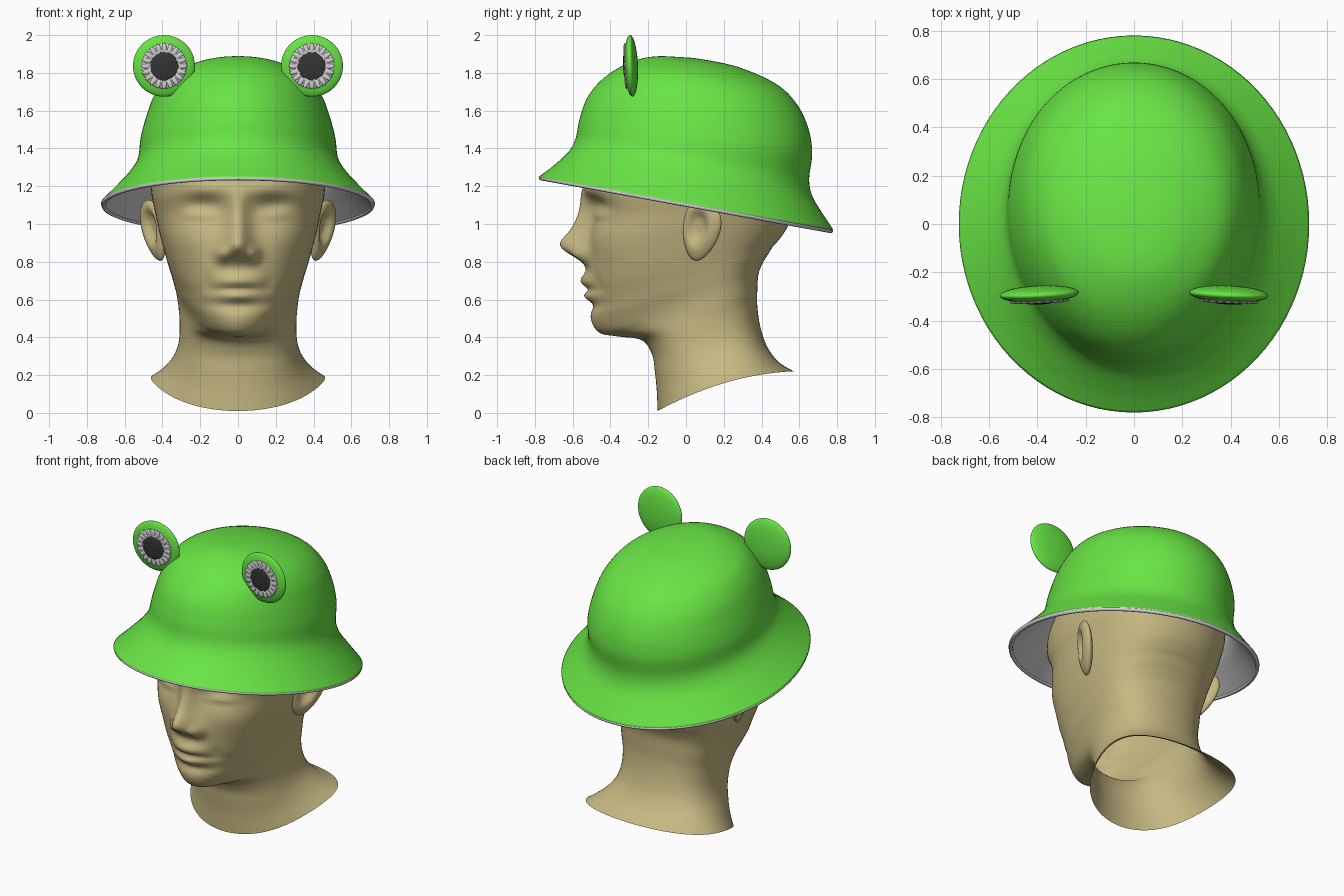
import bpy, bmesh, math, random
from math import sin, cos, pi, exp
from mathutils import Matrix, Vector

if "Cube" in bpy.data.objects:
    bpy.data.objects.remove(bpy.data.objects["Cube"])
random.seed(4)


def material(name, rgb):
    m = bpy.data.materials.new(name)
    m.use_nodes = True
    m.diffuse_color = (*rgb, 1)
    m.node_tree.nodes["Principled BSDF"].inputs["Base Color"].default_value = (*rgb, 1)
    return m


GREEN = material("bright_green", (0.14, 0.78, 0.058))
SKIN = material("tan", (0.57, 0.485, 0.225))
WHITE = material("off_white", (0.65, 0.65, 0.65))
BLACK = material("charcoal", (0.035, 0.035, 0.035))


def finish(bm, name, *mats):
    bmesh.ops.recalc_face_normals(bm, faces=bm.faces)
    me = bpy.data.meshes.new(name)
    bm.to_mesh(me)
    bm.free()
    for m in mats:
        me.materials.append(m)
    me.shade_smooth()
    ob = bpy.data.objects.new(name, me)
    bpy.context.collection.objects.link(ob)
    return ob


def spline(keys, u):
    """Smooth curve through equal-length tuples, u from 0 to 1."""
    f = u * (len(keys) - 1)
    i = min(int(f), len(keys) - 2)
    t = f - i
    b, c = keys[i], keys[i + 1]
    a = keys[i - 1] if i else b
    d = keys[i + 2] if i + 2 < len(keys) else c
    return [q + t * ((r - p) / 2 + t * (p - 2.5 * q + 2 * r - s / 2
            + t * (1.5 * (q - r) + (s - p) / 2))) for p, q, r, s in zip(a, b, c, d)]


def loft(keys, rings, segs, warp=0.0, bow=0.0, boxy=0.0):
    """Tilted oval rings: front y, front z, back y, back z, half width, taper."""
    bm = bmesh.new()
    prev = None
    for j in range(rings):
        u = j / (rings - 1)
        yf, zf, yb, zb, w, k = spline(keys, u)
        ring = []
        for i in range(segs):
            s = 2 * pi * i / segs
            s -= warp * sin(s)
            m = (1 - cos(s)) / 2
            x = w * (sin(s) + boxy * sin(3 * s)) / (1 - boxy)
            x *= (1 - k * cos(s)) / (1 + 0.4 * k * k)
            z = zf + (zb - zf) * m + bow * sin(s) ** 2 * max(0, 1 - 6 * u)
            ring.append(bm.verts.new((x, yf + (yb - yf) * m, z)))
        if prev:
            for i in range(segs):
                n = (i + 1) % segs
                bm.faces.new((prev[i], prev[n], ring[n], ring[i]))
        prev = ring
    bm.faces.new(prev)
    return bm


# Head and neck, open at the bottom
head_keys = [
    (-.15, .01, .57, .22, .455, .2), (-.155, .12, .49, .27, .385, .15),
    (-.165, .22, .43, .35, .335, .08), (-.18, .31, .395, .45, .312, .05),
    (-.235, .385, .378, .56, .308, .1), (-.36, .405, .378, .66, .31, .28),
    (-.455, .425, .385, .74, .318, .36), (-.495, .50, .41, .80, .335, .28),
    (-.50, .58, .435, .84, .35, .2), (-.515, .68, .46, .88, .37, .12),
    (-.52, .80, .495, .92, .392, .05), (-.515, .92, .535, .98, .415, 0),
    (-.50, 1.05, .565, 1.06, .437, -.02), (-.53, 1.17, .585, 1.15, .458, -.02),
    (-.52, 1.3, .57, 1.28, .455, 0), (-.44, 1.5, .5, 1.45, .37, 0),
    (-.3, 1.66, .35, 1.6, .24, 0), (-.02, 1.72, .02, 1.72, .02, 0)]

# Face relief: x, z, forward amount, spread in x, spread in z
relief = [
    (0, .88, .115, .052, .05), (0, .97, .07, .042, .07), (0, 1.08, .04, .04, .07),
    (.08, .84, .055, .026, .03), (0, .70, .042, .08, .028),
    (0, .652, -.018, .09, .012), (0, .62, .034, .07, .024),
    (0, .57, -.012, .1, .02), (0, .48, .01, .09, .04),
    (.19, 1.09, -.04, .07, .045), (.2, 1.05, .028, .06, .03),
    (.2, 1.015, -.01, .06, .012), (.25, .92, .015, .08, .07),
    (.17, 1.18, .02, .1, .03), (.16, .69, -.012, .025, .03)]

bm = loft(head_keys, 120, 96, warp=0.5, bow=.045, boxy=.05)
for v in bm.verts:
    if v.co.y < -.15 and .4 < v.co.z < 1.3:
        fade = min(1, (-.15 - v.co.y) / .15)
        x, z = abs(v.co.x), v.co.z
        for fx, fz, amt, sx, sz in relief:
            v.co.y -= fade * amt * exp(-((x - fx) / sx) ** 2 / 2 - ((z - fz) / sz) ** 2 / 2)
finish(bm, "head", SKIN)


# Ears: flattened ovals with a hollow inside the rim
def ear(name, side):
    bm = bmesh.new()
    bmesh.ops.create_uvsphere(bm, u_segments=32, v_segments=24, radius=1)
    bmesh.ops.rotate(bm, verts=bm.verts, matrix=Matrix.Rotation(pi / 2, 3, 'Y'))
    for v in bm.verts:
        r = math.hypot(v.co.y + .15, v.co.z - .1)
        if v.co.x > 0:
            v.co.x -= 1.1 * exp(-(r / .5) ** 4)
        v.co.y *= 1 + .25 * v.co.z
    place = (Matrix.Translation((.447, .078, .965)) @ Matrix.Rotation(-.2, 4, 'X')
             @ Matrix.Rotation(.25, 4, 'Y') @ Matrix.Rotation(-.42, 4, 'Z')
             @ Matrix.Diagonal((.038, .108, .167, 1)))
    bmesh.ops.transform(bm, matrix=place, verts=bm.verts)
    for v in bm.verts:
        v.co.x *= side
    finish(bm, name, SKIN)


ear("left_ear", 1)
ear("right_ear", -1)

# Bucket hat with a pale lining and rim
hat_keys = [
    (-.78, 1.25, .78, .97, .725, 0), (-.70, 1.31, .72, 1.06, .65, 0),
    (-.62, 1.385, .668, 1.15, .575, 0), (-.584, 1.455, .652, 1.24, .53, .02),
    (-.565, 1.55, .668, 1.37, .515, .04), (-.525, 1.665, .65, 1.50, .482, .04),
    (-.455, 1.755, .59, 1.63, .437, .03), (-.36, 1.825, .48, 1.74, .36, 0),
    (-.25, 1.872, .28, 1.83, .225, 0), (-.15, 1.888, .08, 1.873, .1, 0),
    (-.05, 1.885, -.03, 1.884, .008, 0)]
hat = finish(loft(hat_keys, 61, 96), "bucket_hat", GREEN, WHITE)
shell = hat.modifiers.new("lining", 'SOLIDIFY')
shell.thickness = .022
shell.offset = -1
shell.material_offset = 1
shell.material_offset_rim = 1

# Pale piping under the brim edge
bm = bmesh.new()
yf, zf, yb, zb, w, _ = hat_keys[0]
prev = first = None
for i in range(97):
    a = 2 * pi * i / 96
    m = (1 - cos(a)) / 2
    c = Vector((w * sin(a), yf + (yb - yf) * m, zf + (zb - zf) * m - .008))
    out = Vector((sin(a), -cos(a), 0))
    ring = first if i == 96 else [
        bm.verts.new(c + out * (.012 * cos(b) - .013) + Vector((0, 0, .011 * sin(b))))
        for b in (2 * pi * k / 8 for k in range(8))]
    first = first or ring
    if prev:
        for k in range(8):
            n = (k + 1) % 8
            bm.faces.new((prev[k], prev[n], ring[n], ring[k]))
    prev = ring
finish(bm, "brim_piping", WHITE)


def oval(bm, centre, size, turn=0.0, u=32, v=16):
    """Flattened sphere with its thin axis along y."""
    place = (Matrix.Translation(centre) @ Matrix.Rotation(turn, 4, 'Y')
             @ Matrix.Diagonal((*size, 1)) @ Matrix.Rotation(pi / 2, 4, 'X'))
    bmesh.ops.create_uvsphere(bm, u_segments=u, v_segments=v, radius=1, matrix=place)


# Eyes standing on the hat, leaning slightly forward and inward
for side, label in ((1, "left"), (-1, "right")):
    pose = (Matrix.Translation((.392 * side, -.29, 1.837))
            @ Matrix.Rotation(-.045 * side, 4, 'Z') @ Matrix.Rotation(.04, 4, 'X'))

    pad = bmesh.new()
    oval(pad, (0, 0, 0), (.164, .035, .163), u=48, v=24)

    # White disc with a ring of low radial beads
    white = bmesh.new()
    oval(white, (0, -.024, 0), (.119, .0125, .119), u=40)
    for i in range(20):
        a = 2 * pi * i / 20
        oval(white, (.096 * sin(a), -.03, .096 * cos(a)), (.013, .006, .027), a, 10, 8)

    # Dark knobbly pupil
    pupil = bmesh.new()
    oval(pupil, (0, -.03, 0), (.077, .01, .077), u=28)
    for v in pupil.verts:
        v.co.y -= random.uniform(0, .003)

    for part, name, mat in ((pad, "pad", GREEN), (white, "white", WHITE),
                            (pupil, "pupil", BLACK)):
        bmesh.ops.transform(part, matrix=pose, verts=part.verts)
        finish(part, label + "_eye_" + name, mat)
